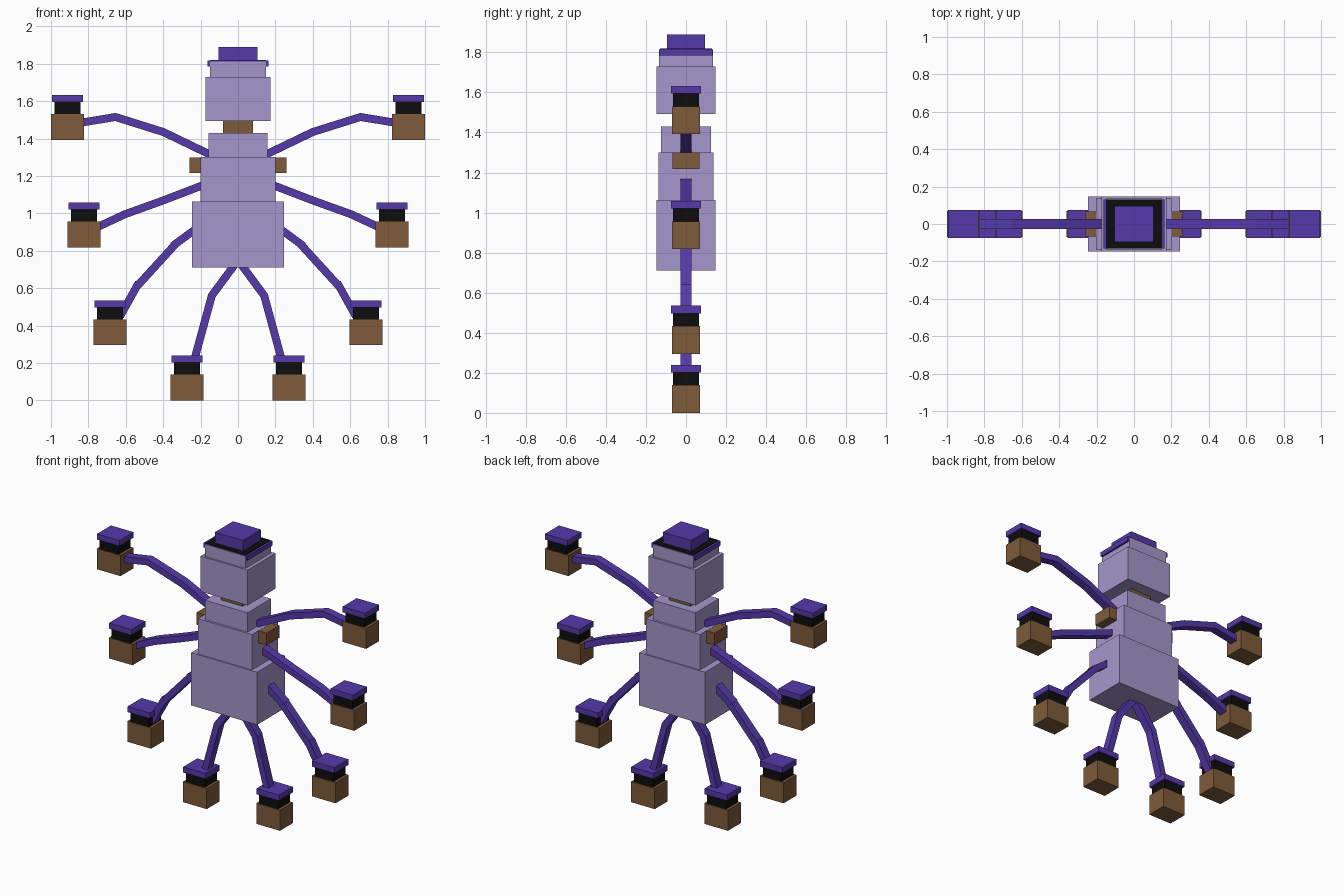
import bpy
import bmesh
from mathutils import Vector

cube = bpy.data.objects.get("Cube")
if cube:
    bpy.data.objects.remove(cube, do_unlink=True)


def make_material(name, rgb):
    mat = bpy.data.materials.new(name)
    mat.use_nodes = True
    mat.diffuse_color = (*rgb, 1)
    mat.node_tree.nodes["Principled BSDF"].inputs["Base Color"].default_value = (*rgb, 1)
    return mat


LAVENDER = make_material("lavender", (0.376, 0.309, 0.604))
PURPLE = make_material("deep purple", (0.091, 0.042, 0.407))
BROWN = make_material("brown", (0.209, 0.105, 0.042))
BLACK = make_material("black", (0.004, 0.004, 0.004))


def finish(name, bm, mat):
    bmesh.ops.recalc_face_normals(bm, faces=bm.faces)
    mesh = bpy.data.meshes.new(name)
    bm.to_mesh(mesh)
    bm.free()
    mesh.materials.append(mat)
    obj = bpy.data.objects.new(name, mesh)
    bpy.context.collection.objects.link(obj)
    return obj


def box(name, mat, half_x, half_y, low, high, x=0):
    """Box centred on y, given half widths and bottom/top heights."""
    bm = bmesh.new()
    bmesh.ops.create_cube(bm, size=2)
    for v in bm.verts:
        v.co = (x + v.co.x * half_x, v.co.y * half_y, high if v.co.z > 0 else low)
    return finish(name, bm, mat)


def limb(name, path, side, half=0.021, depth=0.028):
    """Square bar with mitred bends along an x-z path."""
    pts = [Vector((side * x, z)) for x, z in path]
    dirs = [(b - a).normalized() for a, b in zip(pts, pts[1:])]
    bm = bmesh.new()
    rings = []
    for i, p in enumerate(pts):
        before, after = dirs[max(i - 1, 0)], dirs[min(i, len(dirs) - 1)]
        tangent = (before + after).normalized()
        n = Vector((-tangent.y, tangent.x)) * half / tangent.dot(after)
        corners = [(n, -depth), (n, depth), (-n, depth), (-n, -depth)]
        rings.append([bm.verts.new((p.x + o.x, y, p.y + o.y)) for o, y in corners])
    for a, b in zip(rings, rings[1:]):
        for i in range(4):
            j = (i + 1) % 4
            bm.faces.new((a[i], a[j], b[j], b[i]))
    bm.faces.new(rings[0])
    bm.faces.new(rings[-1])
    return finish(name, bm, PURPLE)


# Stacked body
box("lower_torso", LAVENDER, 0.245, 0.147, 0.71, 1.063)
box("middle_torso", LAVENDER, 0.20, 0.138, 1.06, 1.30)
box("chest", LAVENDER, 0.158, 0.124, 1.295, 1.43)
box("shoulder_block", BROWN, 0.26, 0.068, 1.217, 1.299)
box("neck", BROWN, 0.08, 0.066, 1.41, 1.50)

# Head and hat
box("head", LAVENDER, 0.175, 0.148, 1.493, 1.73)
box("forehead", LAVENDER, 0.15, 0.136, 1.725, 1.812)
box("hat_brim", PURPLE, 0.164, 0.132, 1.785, 1.816)
box("hat_band", BLACK, 0.15, 0.13, 1.814, 1.819)
box("hat_crown", PURPLE, 0.104, 0.096, 1.81, 1.89)

# Limb pieces, and the centre x and bottom of the block at each end
LIMBS = {
    "top_arm": ([[(0.12, 1.30), (0.40, 1.435), (0.655, 1.515), (0.85, 1.483)]], 0.912, 1.392),
    "middle_arm": ([[(0.15, 1.165), (0.405, 1.067), (0.605, 0.995), (0.77, 0.918)]], 0.823, 0.818),
    "lower_arm": ([[(0.18, 0.95), (0.35, 0.825)],
                   [(0.33, 0.84), (0.54, 0.61)],
                   [(0.53, 0.63), (0.63, 0.45)]], 0.685, 0.295),
    "leg": ([[(0.0, 0.75), (0.14, 0.56), (0.238, 0.2)]], 0.272, 0.0),
}
for label, (pieces, x, z) in LIMBS.items():
    for side, word in ((1, "left"), (-1, "right")):
        part = f"{word}_{label}"
        for number, path in enumerate(pieces, 1):
            limb(f"{part}_bar_{number}", path, side)
        box(part + "_block", BROWN, 0.088, 0.069, z, z + 0.138, side * x)
        box(part + "_cuff", BLACK, 0.07, 0.064, z + 0.135, z + 0.205, side * x)
        box(part + "_cap", PURPLE, 0.083, 0.074, z + 0.202, z + 0.24, side * x)
